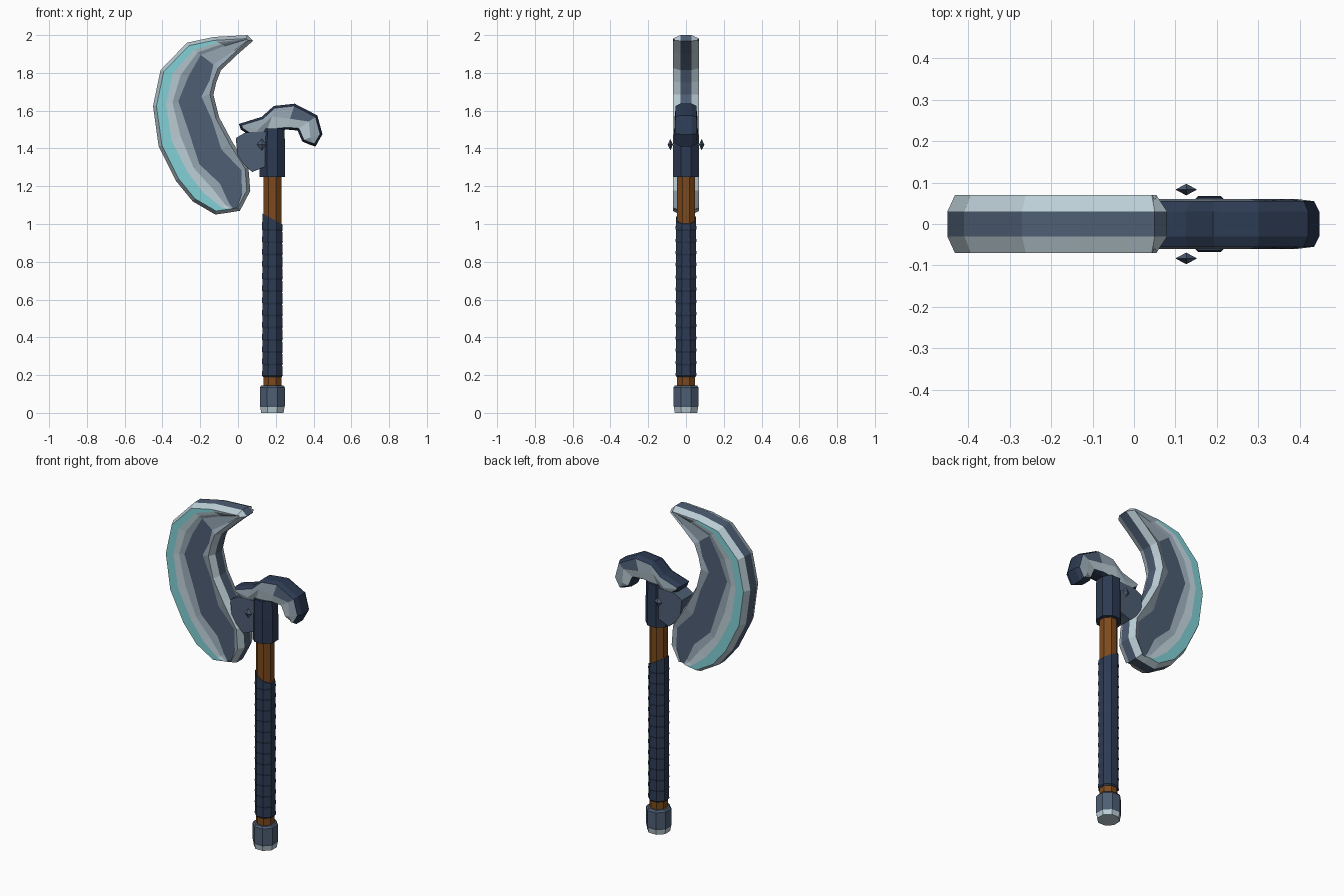
import bpy, bmesh, math
from mathutils import Vector

if "Cube" in bpy.data.objects:
    bpy.data.objects.remove(bpy.data.objects["Cube"])


def material(name, rgb):
    lin = [((c / 255 + 0.055) / 1.055) ** 2.4 for c in rgb] + [1]
    m = bpy.data.materials.new(name)
    m.use_nodes = True
    m.diffuse_color = lin
    m.node_tree.nodes["Principled BSDF"].inputs["Base Color"].default_value = lin
    return m


MATS = [material("slate steel", (78, 94, 116)),
        material("pale steel", (188, 206, 214)),
        material("grey steel", (150, 166, 178)),
        material("cyan edge", (130, 208, 214)),
        material("navy", (44, 58, 82)),
        material("brown wood", (124, 74, 28))]
SLATE, PALE, GREY, CYAN, NAVY, BROWN = range(6)
SHAFT_X = 0.182


def finish(name, bm):
    bmesh.ops.recalc_face_normals(bm, faces=bm.faces)
    me = bpy.data.meshes.new(name)
    bm.to_mesh(me)
    bm.free()
    for m in MATS:
        me.materials.append(m)
    ob = bpy.data.objects.new(name, me)
    bpy.context.collection.objects.link(ob)
    return ob


def lathe(name, profile, colour, sides=8):
    """Faceted turned part on the shaft axis; profile is (radius to flat, z)."""
    bm = bmesh.new()
    rings = []
    for r, z in profile:
        r /= math.cos(math.pi / sides)
        angles = [math.tau * (k + 0.5) / sides for k in range(sides)]
        rings.append([bm.verts.new((SHAFT_X + r * math.cos(a), r * math.sin(a), z))
                      for a in angles])
    for a, b in zip(rings, rings[1:]):
        for k in range(sides):
            n = (k + 1) % sides
            bm.faces.new((a[k], a[n], b[n], b[k])).material_index = colour
    for ring in (rings[0], rings[-1]):
        bm.faces.new(ring).material_index = colour
    return finish(name, bm)


def inset(points, d):
    """Move a clockwise outline inwards by d."""
    out = []
    for i, p in enumerate(points):
        a = (p - points[i - 1]).normalized()
        b = (points[(i + 1) % len(points)] - p).normalized()
        na, nb = Vector((a.y, -a.x)), Vector((b.y, -b.x))
        out.append(p + (na + nb) * d / max(1 + na.dot(nb), 0.4))
    return out


def curved_plate(name, upper, lower, rim_y, border, depths, fractions, colour, rim, bevel):
    """Crescent with a bevelled rim and coloured bands running along both sides."""
    n = len(upper)
    outline = [Vector(p) for p in upper + lower[::-1]]
    inner = inset(outline, border)
    bm = bmesh.new()
    edges = []
    for side in (-1, 1):
        edge = [bm.verts.new((p.x, side * rim_y, p.y)) for p in outline]
        edges.append(edge)
        rows = []
        for s in range(n):
            a, b = inner[s], inner[-1 - s]
            rows.append([bm.verts.new((*(a.lerp(b, f).to_3d().xz.to_tuple()[:1]),
                                       side * y, a.lerp(b, f).y))
                         for f, y in zip(fractions(s), depths)])
        for s in range(n - 1):
            r, q = rows[s], rows[s + 1]
            for k in range(len(r) - 1):
                f = bm.faces.new((r[k], r[k + 1], q[k + 1], q[k]))
                f.material_index = colour(s, k)
            for strip in ((edge[s], edge[s + 1], q[0], r[0]),
                          (edge[-1 - s], edge[-2 - s], q[-1], r[-1])):
                bm.faces.new(strip).material_index = bevel
        for s in (0, n - 1):
            bm.faces.new([edge[s], edge[-1 - s]] + rows[s][::-1]).material_index = bevel
    for i in range(len(outline)):
        j = (i + 1) % len(outline)
        f = bm.faces.new((edges[0][i], edges[0][j], edges[1][j], edges[1][i]))
        f.material_index = rim
    return finish(name, bm)


# Crescent blade, from the upper tip to the lower end
blade_outer = [(0.05, 2.0), (-0.13, 1.99), (-0.27, 1.96), (-0.41, 1.815), (-0.45, 1.625),
               (-0.42, 1.41), (-0.33, 1.23), (-0.24, 1.12), (-0.12, 1.05), (-0.05, 1.06)]
blade_inner = [(0.08, 1.97), (0.0, 1.9), (-0.09, 1.815), (-0.115, 1.75), (-0.13, 1.685),
               (-0.1, 1.565), (-0.03, 1.435), (0.055, 1.3), (0.065, 1.175), (0.01, 1.07)]


def blade_bands(s):
    j = 0.05 if s % 2 else -0.04
    return (0, 0.18, 0.32 + j / 2, 0.45 + j, 0.88 + j, 1)


def blade_colour(s, k):
    if s == 0:
        return GREY
    if k == 0:
        return CYAN
    if k == 3 and s > 1:
        return SLATE
    return PALE if k == 1 else GREY


# Outlines run clockwise, so the blade is listed from its lower end
blade_count = len(blade_outer) - 2
curved_plate("blade", blade_outer[::-1], blade_inner[::-1], 0.03, 0.018,
             (0.07, 0.07, 0.066, 0.06, 0.06, 0.07),
             lambda s: blade_bands(blade_count + 1 - s),
             lambda s, k: blade_colour(blade_count - s, k), SLATE, PALE)

# Hooked beak behind the head
hook_top = [(0.005, 1.53), (0.125, 1.567), (0.19, 1.625), (0.3, 1.637),
            (0.42, 1.575), (0.447, 1.475), (0.41, 1.41)]
hook_under = [(0.015, 1.5), (0.09, 1.45), (0.16, 1.49), (0.26, 1.5),
              (0.315, 1.495), (0.34, 1.437), (0.375, 1.422)]


def hook_colour(s, k):
    if s == 3 and k == 0:
        return SLATE
    return PALE if k == 1 and s in (0, 2, 3, 4) else GREY


curved_plate("hook", hook_top, hook_under, 0.03, 0.012, (0.055, 0.06, 0.05),
             lambda s: (0, 0.6 if s % 2 else 0.4, 1), hook_colour, NAVY, NAVY)

# Block joining the blade to the socket
bm = bmesh.new()
block = [(-0.012, 1.455), (0.04, 1.485), (0.16, 1.49), (0.16, 1.31), (0.075, 1.275), (0.0, 1.345)]
front, back = [[bm.verts.new((x, y, z)) for x, z in block] for y in (-0.057, 0.057)]
bm.faces.new(front)
bm.faces.new(back)
for i in range(len(block)):
    bm.faces.new((front[i - 1], front[i], back[i], back[i - 1]))
finish("blade_block", bm)

# Diamond studs on both sides of the block
for label, y in (("front", -0.083), ("back", 0.083)):
    bm = bmesh.new()
    bmesh.ops.create_icosphere(bm, subdivisions=1, radius=1)
    bm.clear()
    axes = [Vector((0.026, 0, 0)), Vector((0, 0, 0.03)), Vector((-0.026, 0, 0)), Vector((0, 0, -0.03))]
    centre = Vector((0.126, y, 1.42))
    ring = [bm.verts.new(centre + a) for a in axes]
    for d in (-0.014, 0.014):
        tip = bm.verts.new(centre + Vector((0, d, 0)))
        for i in range(4):
            bm.faces.new((ring[i - 1], ring[i], tip))
    finish(label + "_stud", bm)

# Shaft and head socket
lathe("shaft", [(0.047, 0.1), (0.047, 1.3)], BROWN)
lathe("head_socket", [(0.067, 1.25), (0.067, 1.4), (0.064, 1.505)], NAVY)

# Wrapped grip with a slanted upper end
wraps, low, high = 13, 0.19, 1.03
step = (high - low) / wraps
grip_profile = [(0.049, low)]
for i in range(wraps):
    grip_profile += [(0.055, low + step * (i + 0.12)), (0.052, low + step * (i + 0.96))]
grip = lathe("grip", grip_profile, NAVY)
for v in grip.data.vertices:
    if v.co.z > high - step * 0.5:
        v.co.z += (SHAFT_X - v.co.x) * 0.55

# Pommel with a pale foot
pommel = lathe("pommel", [(0.059, 0), (0.064, 0.03), (0.066, 0.04), (0.066, 0.135), (0.058, 0.146)], SLATE)
for p in pommel.data.polygons:
    if p.center.z < 0.03:
        p.material_index = PALE
